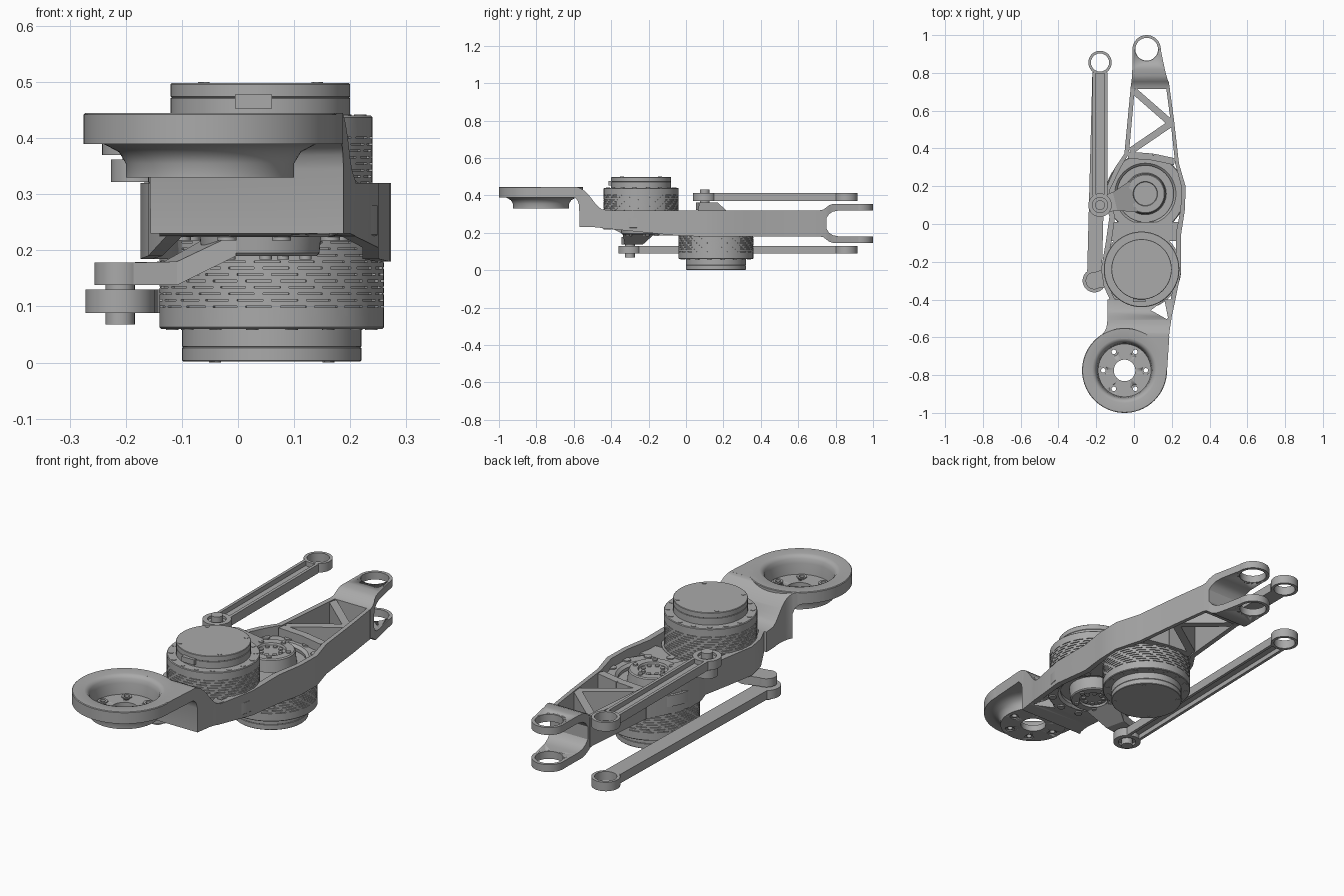
import bpy, bmesh
from math import sin, cos, pi, sqrt
from mathutils import Vector, Matrix

if "Cube" in bpy.data.objects:
    bpy.data.objects.remove(bpy.data.objects["Cube"], do_unlink=True)

metal = bpy.data.materials.new("brushed_grey")
metal.use_nodes = True
GREY = (0.4, 0.4, 0.4, 1)
metal.diffuse_color = GREY
metal.node_tree.nodes["Principled BSDF"].inputs["Base Color"].default_value = GREY

MID = 0.25  # mirror plane height of the two drives


def activate(ob):
    bpy.ops.object.select_all(action='DESELECT')
    ob.select_set(True)
    bpy.context.view_layer.objects.active = ob


def finish(name, bm):
    bmesh.ops.remove_doubles(bm, verts=bm.verts, dist=1e-5)
    bmesh.ops.recalc_face_normals(bm, faces=bm.faces)
    mesh = bpy.data.meshes.new(name)
    bm.to_mesh(mesh)
    bm.free()
    mesh.materials.append(metal)
    ob = bpy.data.objects.new(name, mesh)
    bpy.context.collection.objects.link(ob)
    activate(ob)
    bpy.ops.object.shade_smooth_by_angle(angle=0.6)
    return ob


def lathe(name, c, prof, n=56, side=1, base=MID):
    """Revolve a closed (radius, height) profile about a vertical axis."""
    bm = bmesh.new()
    rings = [[bm.verts.new((c[0] + r * cos(2 * pi * i / n), c[1] + r * sin(2 * pi * i / n),
                            base + side * h)) for i in range(n)] for r, h in prof]
    for k in range(len(prof)):
        m = (k + 1) % len(prof)
        if prof[k][0] == 0 and prof[m][0] == 0:
            continue
        for i in range(n):
            j = (i + 1) % n
            bm.faces.new((rings[k][i], rings[k][j], rings[m][j], rings[m][i]))
    return finish(name, bm)


def disc(name, c, r, h0, h1, hole=0.0, side=1):
    return lathe(name, c, [(hole, h0), (r, h0), (r, h1), (hole, h1)], side=side)


def skin(name, secs):
    """Join four-cornered sections, given as point lists, into a solid."""
    bm = bmesh.new()
    secs = [[bm.verts.new(p) for p in s] for s in secs]
    bm.faces.new(secs[0])
    bm.faces.new(secs[-1][::-1])
    for s, t in zip(secs, secs[1:]):
        for i in range(4):
            j = (i + 1) % 4
            bm.faces.new((s[i], s[j], t[j], t[i]))
    return finish(name, bm)


def loft(name, stations):
    """Solid through rectangular sections given as (y, x0, x1, z0, z1)."""
    return skin(name, [((a, y, c), (b, y, c), (b, y, d), (a, y, d)) for y, a, b, c, d in stations])


def bar(name, p, q, a, b=None, side=1):
    """Bar from p to q; a and b are (width, low, high) at either end."""
    p, q = Vector(p), Vector(q)
    d = (q - p).normalized()
    nrm = Vector((-d.y, d.x))
    ends = []
    for o, (w, lo, hi) in ((p, a), (q, b or a)):
        l, r = o + nrm * w / 2, o - nrm * w / 2
        ends.append([(v.x, v.y, MID + side * h) for v, h in ((l, lo), (r, lo), (r, hi), (l, hi))])
    return skin(name, ends)


def studs(name, c, radius, count, r, h0, h1, side=1, turn=0.2):
    """A ring of small cylinders, used for bolts and for hole cutters."""
    bm = bmesh.new()
    for i in range(count):
        a = turn + 2 * pi * i / count
        at = Vector((c[0] + radius * cos(a), c[1] + radius * sin(a), MID + side * (h0 + h1) / 2))
        bmesh.ops.create_cone(bm, cap_ends=True, segments=16, radius1=r, radius2=r,
                              depth=h1 - h0, matrix=Matrix.Translation(at))
    return finish(name, bm)


def cut(ob, cutter):
    mod = ob.modifiers.new("cut", 'BOOLEAN')
    mod.operation = 'DIFFERENCE'
    mod.solver = 'EXACT'
    mod.object = cutter
    activate(ob)
    bpy.ops.object.modifier_apply(modifier=mod.name)
    bpy.data.objects.remove(cutter, do_unlink=True)


def vented_case(name, c, side):
    """Motor case with staggered vent slots pressed into its wall."""
    n, r, rows = 80, 0.2, 11
    heights = [0.015]
    for k in range(rows):
        heights += [0.034 + k * 0.0115, 0.037 + k * 0.0115]
    heights += [0.187, 0.19]
    bm = bmesh.new()
    rings = []
    for h in heights:
        rad = r - 0.003 if h == 0.19 else r
        rings.append([bm.verts.new((rad * cos(2 * pi * i / n), rad * sin(2 * pi * i / n), side * h))
                      for i in range(n)])
    slots = []
    for k in range(len(heights) - 1):
        for i in range(n):
            j = (i + 1) % n
            f = bm.faces.new((rings[k][i], rings[k][j], rings[k + 1][j], rings[k + 1][i]))
            if k % 2 == 1 and k < 2 * rows and (i + 3 * k // 2) % 4 < 3:
                slots.append(f)
    bm.faces.new(rings[0])
    bm.faces.new(rings[-1])
    out = bmesh.ops.extrude_face_region(bm, geom=slots)
    for v in out["geom"]:
        if isinstance(v, bmesh.types.BMVert):
            v.co.x *= 0.97
            v.co.y *= 0.97
    bmesh.ops.delete(bm, geom=slots, context='FACES')
    bmesh.ops.translate(bm, verts=bm.verts, vec=(c[0], c[1], MID))
    return finish(name, bm)


def drive(tag, c, side, pin, far, port):
    """Motor on one side; crank and push rod on the opposite side."""
    o = -side
    c, pin, far, port = Vector(c), Vector(pin), Vector(far), Vector(port)
    # motor, end cap, connector port and bolts
    vented_case(tag + "_motor_case", c, side)
    lathe(tag + "_motor_cap", c, [(0, .18), (.16, .18), (.16, .221), (.158, .2225), (.16, .224),
                                  (.16, .246), (.158, .248), (0, .248)], side=side)
    studs(tag + "_case_bolts", c, 0.181, 16, 0.011, 0.185, 0.192, side)
    studs(tag + "_cap_bolts", c, 0.143, 4, 0.009, 0.24, 0.25, side, 0.8)
    along = Vector((-port.y, port.x)) * 0.033
    at = c + port * 0.152 + Vector((-0.012, -0.012))
    bar(tag + "_cap_port", at - along, at + along, (0.02, .203, .228), side=side)
    # mounting ring and gearbox face
    lathe(tag + "_mount_ring", c, [(.155, -.03), (.21, -.03), (.21, .022), (.206, .026),
                                   (.162, .026), (.15, .015)], side=o)
    studs(tag + "_mount_bolts", c, 0.188, 12, 0.017, 0.02, 0.032, o)
    disc(tag + "_gearbox_face", c, 0.158, -0.04, 0.0, side=o)
    lathe(tag + "_output_hub", c, [(0, -.01), (.112, -.01), (.105, .055), (.1, .06), (.065, .06),
                                   (.062, .05), (0, .05)], side=o)
    studs(tag + "_hub_bolts", c, 0.045, 8, 0.01, 0.045, 0.056, o)
    studs(tag + "_hub_rim_bolts", c, 0.082, 5, 0.011, 0.055, 0.066, o)
    # crank
    d = (pin - c).normalized()
    bend = c + d * 0.165
    bar(tag + "_crank_rise", c + d * 0.065, bend, (.17, .02, .06), (.1, .07, .112), o)
    bar(tag + "_crank_arm", bend, pin, (.1, .07, .112), (.085, .072, .112), o)
    disc(tag + "_crank_eye", pin, 0.046, 0.072, 0.112, side=o)
    disc(tag + "_crank_pin", pin, 0.026, 0.11, 0.182, side=o)
    # push rod with a channel on its outer face
    u = (far - pin).normalized()
    w = Vector((-u.y, u.x))
    a, b = pin + u * 0.05, far - u * 0.052
    bar(tag + "_rod_web", a, b, (.078, .12, .14), side=o)
    for s, edge in ((1, "left"), (-1, "right")):
        bar(tag + "_rod_rail_" + edge, a + w * s * .032, b + w * s * .032, (.014, .12, .162), side=o)
    disc(tag + "_rod_pin_eye", pin, 0.062, 0.12, 0.162, 0.04, o)
    disc(tag + "_rod_pin_washer", pin, 0.042, 0.12, 0.15, side=o)
    disc(tag + "_rod_far_eye", far, 0.062, 0.12, 0.162, 0.048, o)


drive("upper", (0.04, -0.24), 1, (-0.21, -0.3), (-0.18, 0.855), (0, -1))
drive("lower", (0.06, 0.16), -1, (-0.18, 0.1), (-0.18, 0.855), (1, 0))

# front flange: flat rim, steep dished pocket, drilled floor
hip = (-0.05, -0.775)
flange = lathe("front_flange", hip,
               [(.057, .33), (.15, .33), (.15, .355), (.162, .375), (.19, .39), (.225, .39),
                (.225, .442), (.222, .445), (.172, .445), (.16, .441), (.151, .43), (.146, .41),
                (.14, .36), (.057, .36)], n=72, base=0)
cut(flange, studs("hole_cutter", hip, 0.113, 6, 0.02, 0.05, 0.15, turn=0))
for i in range(6):
    t = pi * i / 3
    disc("flange_sleeve_%d" % (i + 1), (hip[0] + .113 * cos(t), hip[1] + .113 * sin(t)),
         0.022, 0.085, 0.115, 0.012)

# web filling the outer side between the round flange and the neck
steps = [-.775 + .0225 * i for i in range(9)]
loft("flange_side_web", [(y, hip[0] + sqrt(.2 ** 2 - (y - hip[1]) ** 2),
                          .175 + .012 * i / 8, .39, .445) for i, y in enumerate(steps)])

# sloping neck from the flange down to the arm
neck = loft("neck", [(-.605, -.192, .185, .39, .4448), (-.59, -.176, .186, .384, .4448),
                     (-.578, -.164, .187, .37, .443), (-.571, -.157, .188, .345, .441),
                     (-.57, -.156, .188, .23, .44), (-.55, -.147, .191, .23, .43),
                     (-.53, -.143, .194, .23, .413), (-.51, -.141, .197, .23, .39),
                     (-.49, -.14, .2, .23, .363), (-.47, -.14, .204, .228, .34),
                     (-.45, -.14, .209, .226, .325), (-.4, -.14, .215, .225, .32)])
cut(neck, bar("window_cutter", (.125, -.43), (.176, -.5), (.09, -.1, .25), (.01, -.1, .25)))

# arm: bridge between the mounts, outer wall and inner wall
loft("mount_bridge", [(-.09, -.13, .225, .222, .278), (.01, -.12, .235, .222, .278)])
loft("mount_side_web", [(-.4, -.128, -.1, .225, .32), (-.33, -.16, -.135, .19, .32),
                        (-.24, -.174, -.152, .185, .32), (-.1, -.15, -.12, .185, .32),
                        (.04, -.13, -.1, .19, .32), (.1, -.15, -.12, .19, .32),
                        (.18, -.152, -.128, .19, .32), (.3, -.1, -.07, .185, .32),
                        (.37, -.052, -.028, .18, .32)])
loft("outer_wall", [(-.45, .185, .209, .225, .32), (-.25, .222, .25, .205, .32),
                    (-.05, .222, .25, .185, .32), (.08, .247, .27, .18, .32),
                    (.2, .25, .273, .18, .32), (.32, .218, .238, .18, .32),
                    (.55, .193, .212, .18, .32), (.74, .168, .186, .18, .32)])
loft("inner_wall", [(.36, -.052, -.028, .18, .32), (.74, -.016, .006, .18, .32)])

# truss braces
for i, (p, q) in enumerate([((0, .705), (.2, .53)), ((.2, .535), (-.02, .385)),
                            ((-.03, .365), (.1, .355)), ((.1, .355), (.215, .33))]):
    bar("truss_brace_%d" % (i + 1), p, q, (.036, -.065, .065))

# forked rear end
eye = (0.067, 0.925)
loft("fork_base", [(.715, -.018, .19, .18, .32), (.735, -.016, .187, .176, .324),
                   (.752, -.014, .184, .163, .337)])
for s, tag in ((1, "upper"), (-1, "lower")):
    prof = [(.735, -.016, .187, 0, .072), (.752, -.014, .184, .03, .087),
            (.765, -.012, .178, .05, .097), (.785, -.011, .172, .063, .104),
            (.82, -.009, .163, .07, .105), (.925, -.007, .141, .07, .105)]
    prong = loft(tag + "_fork_prong", [(y, a, b, MID + s * lo, MID + s * hi)
                                       for y, a, b, lo, hi in prof])
    cut(prong, disc("eye_cutter", eye, 0.062, 0.02, 0.2, side=s))
    disc(tag + "_fork_eye", eye, 0.075, 0.07, 0.105, 0.06, s)
